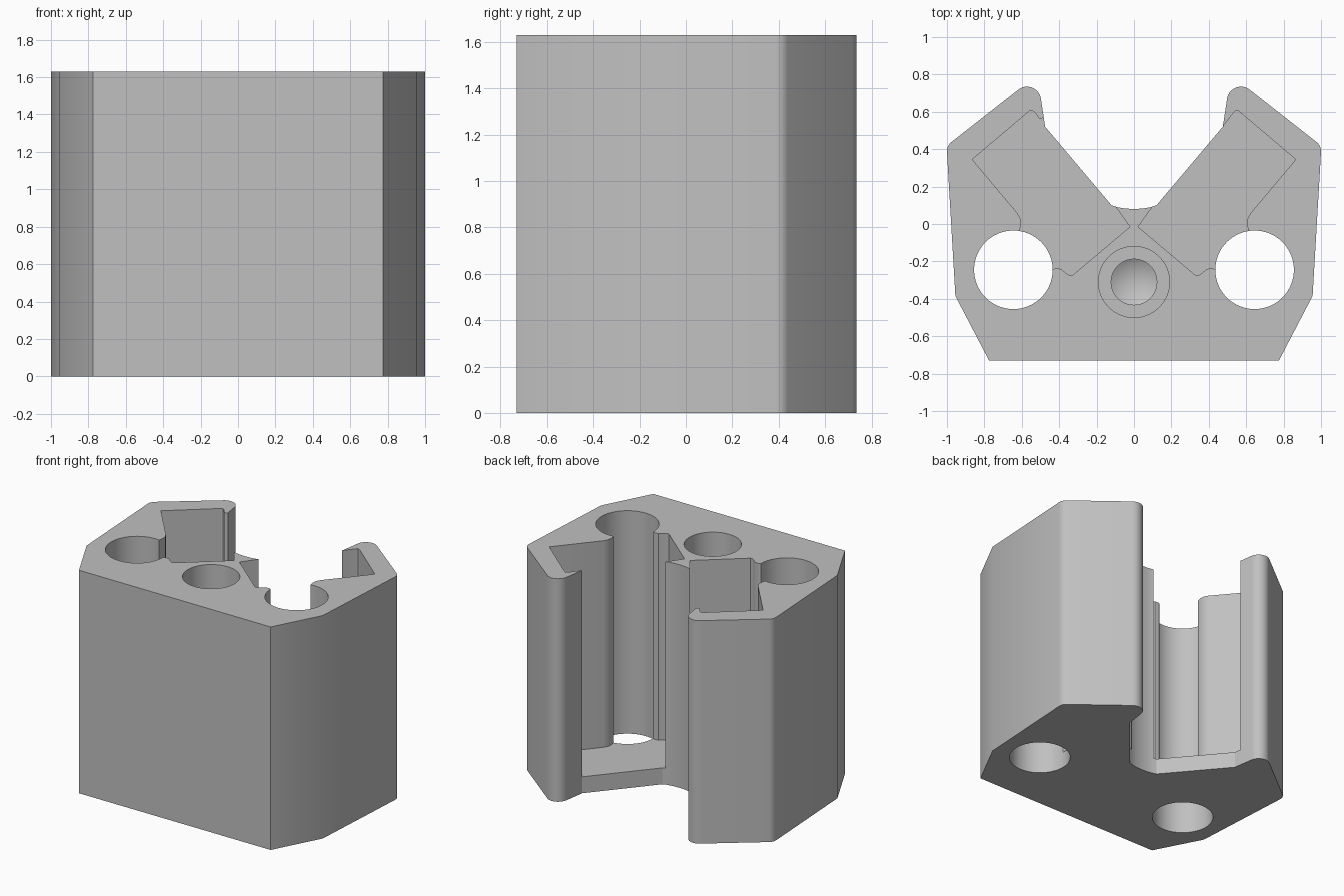
import bpy, bmesh, math

if "Cube" in bpy.data.objects:
    bpy.data.objects.remove(bpy.data.objects["Cube"], do_unlink=True)

HEIGHT = 1.63
FLOOR = 0.12

grey = bpy.data.materials.new("plain grey")
grey.use_nodes = True
grey.diffuse_color = (0.53, 0.53, 0.53, 1)
grey.node_tree.nodes["Principled BSDF"].inputs["Base Color"].default_value = (0.53, 0.53, 0.53, 1)


def arc(cx, cy, r, start, end, steps):
    return [(cx + r * math.cos(math.radians(start + (end - start) * i / steps)),
             cy + r * math.sin(math.radians(start + (end - start) * i / steps)))
            for i in range(steps + 1)]


def mirrored(points):
    return [(-x, y) for x, y in reversed(points)]


def finish(name, bm):
    bmesh.ops.recalc_face_normals(bm, faces=bm.faces)
    mesh = bpy.data.meshes.new(name)
    bm.to_mesh(mesh)
    bm.free()
    mesh.materials.append(grey)
    obj = bpy.data.objects.new(name, mesh)
    bpy.context.collection.objects.link(obj)
    return obj


def prism(name, points, z0, z1):
    bm = bmesh.new()
    face = bm.faces.new([bm.verts.new((x, y, z0)) for x, y in points])
    new = bmesh.ops.extrude_face_region(bm, geom=[face])["geom"]
    bmesh.ops.translate(bm, vec=(0, 0, z1 - z0),
                        verts=[v for v in new if isinstance(v, bmesh.types.BMVert)])
    return finish(name, bm)


def lathe(name, cx, cy, profile, sides=64):
    bm = bmesh.new()
    verts = [bm.verts.new((r, 0, z)) for r, z in profile]
    edges = [bm.edges.new(pair) for pair in zip(verts, verts[1:])]
    bmesh.ops.spin(bm, geom=verts + edges, cent=(0, 0, 0), axis=(0, 0, 1),
                   angle=math.tau, steps=sides, use_duplicate=False)
    bmesh.ops.remove_doubles(bm, verts=bm.verts, dist=0.0005)
    bmesh.ops.translate(bm, vec=(cx, cy, 0), verts=bm.verts)
    return finish(name, bm)


# Body outline: V-shaped back, rounded arm tips, tapered front
half = [(0.05, 0.083), (0.09, 0.09), (0.12, 0.10), (0.475, 0.52)]
half += arc(0.572, 0.66, 0.075, 175, 50, 12)
half += arc(0.935, 0.388, 0.065, 50, -3, 6)
half += [(0.955, -0.385), (0.775, -0.73)]
body = prism("body", half + mirrored(half) + [(0, 0.08)], 0, HEIGHT)

# Pockets open to the back, ending above the floor
inner = [(0.55, -0.25), (0.45, -0.25), (0.42, -0.237), (0.39, -0.24), (0.365, -0.262),
         (0.345, -0.274), (0.33, -0.275), (0.022, -0.015), (0.14, 0.15), (0.40, 0.55)]
outer = [(0.545, 0.607), (0.56, 0.603), (0.865, 0.345), (0.625, 0.06), (0.608, 0.03),
         (0.605, 0.0), (0.615, -0.06), (0.615, -0.20)]
plain_tip = [(0.468, 0.512), (0.53, 0.592)]
lipped_tip = [(0.465, 0.59), (0.487, 0.567), (0.505, 0.562), (0.53, 0.596)]
cutters = [
    prism("left_pocket_cutter", inner + plain_tip + outer, FLOOR, HEIGHT + 0.1),
    prism("right_pocket_cutter", mirrored(inner + lipped_tip + outer), FLOOR, HEIGHT + 0.1),
]

# Through holes at either side
for name, side in (("left", 1), ("right", -1)):
    cutters.append(lathe(name + "_hole_cutter", side * 0.645, -0.245,
                         [(0, -0.1), (0.21, -0.1), (0.21, HEIGHT + 0.1), (0, HEIGHT + 0.1)]))

# Blind stepped hole with a conical end
cutters.append(lathe("centre_hole_cutter", 0, -0.31,
                     [(0, 0.45), (0.122, 0.52), (0.122, 1.05), (0.19, 1.05),
                      (0.19, HEIGHT + 0.1), (0, HEIGHT + 0.1)]))

bpy.context.view_layer.objects.active = body
for cutter in cutters:
    mod = body.modifiers.new(cutter.name, "BOOLEAN")
    mod.operation = "DIFFERENCE"
    mod.solver = "EXACT"
    mod.object = cutter
    bpy.ops.object.modifier_apply(modifier=mod.name)
for cutter in cutters:
    bpy.data.objects.remove(cutter, do_unlink=True)

bpy.ops.object.select_all(action="DESELECT")
body.select_set(True)
bpy.ops.object.shade_smooth_by_angle(angle=math.radians(25))
